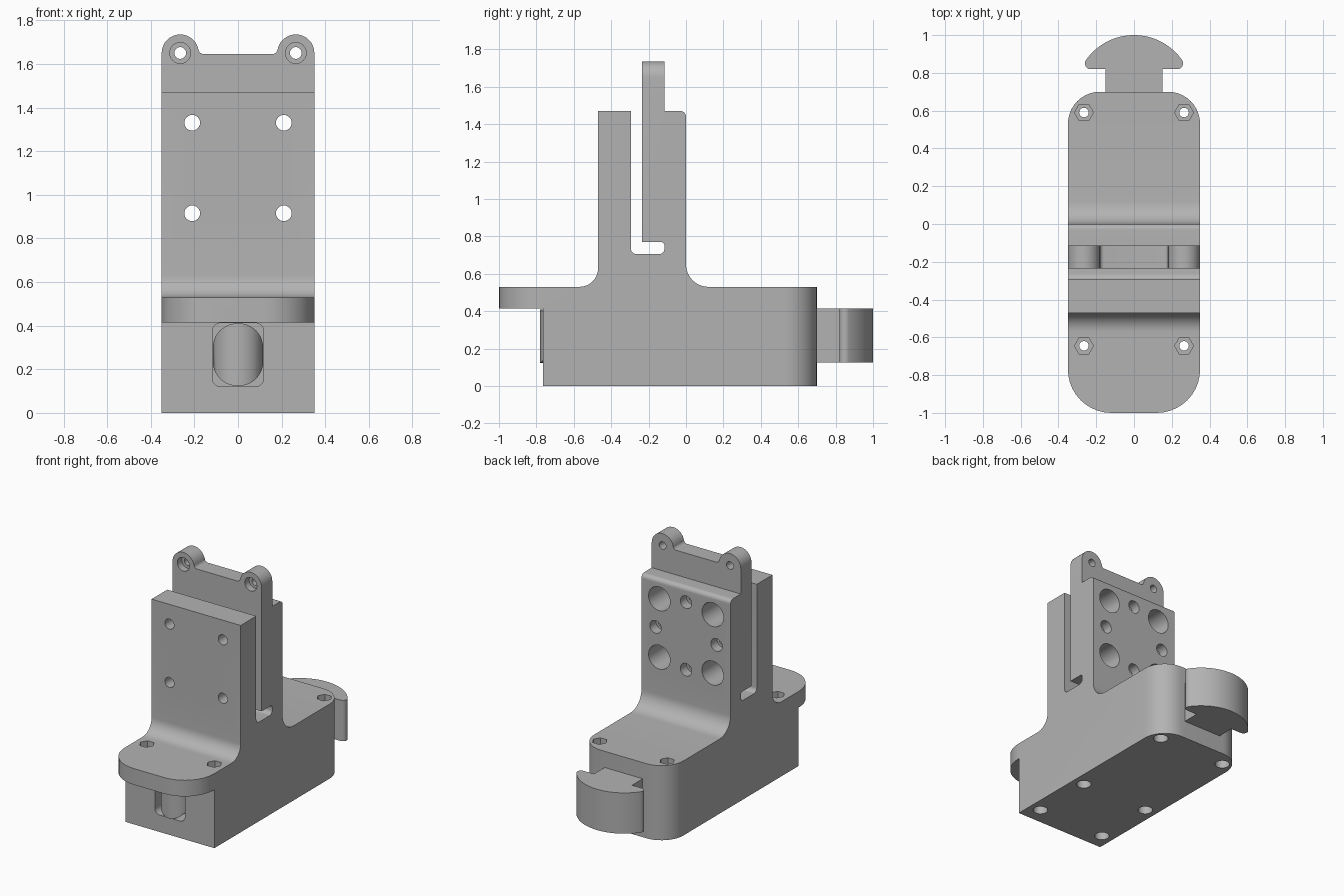
import bpy, bmesh, math
from mathutils import Vector

old = bpy.data.objects.get("Cube")
if old:
    bpy.data.objects.remove(old, do_unlink=True)

grey = bpy.data.materials.new("plain grey")
grey.use_nodes = True
colour = (0.45, 0.45, 0.45, 1)
grey.diffuse_color = colour
grey.node_tree.nodes["Principled BSDF"].inputs["Base Color"].default_value = colour


def arc(cx, cy, r, start, end, n=10):
    steps = [math.radians(start + (end - start) * i / n) for i in range(n + 1)]
    return [(cx + r * math.cos(a), cy + r * math.sin(a)) for a in steps]


def rounded(x, lo, hi, r):
    """Rounded rectangle, symmetric about zero in its first axis."""
    return (arc(x - r, lo + r, r, -90, 0) + arc(x - r, hi - r, r, 0, 90)
            + arc(r - x, hi - r, r, 90, 180) + arc(r - x, lo + r, r, 180, 270))


def add_prism(bm, outline, axis, lo, hi):
    """Extrude a 2D outline along the named axis; the outline uses the other two."""
    place = {"x": lambda u, v, w: (w, u, v),
             "y": lambda u, v, w: (u, w, v),
             "z": lambda u, v, w: (u, v, w)}[axis]
    clean = []
    for p in outline:
        if not clean or (Vector(p) - Vector(clean[-1])).length > 1e-5:
            clean.append(p)
    a = [bm.verts.new(place(u, v, lo)) for u, v in clean]
    b = [bm.verts.new(place(u, v, hi)) for u, v in clean]
    bm.faces.new(a)
    bm.faces.new(b[::-1])
    for i in range(len(a)):
        j = (i + 1) % len(a)
        bm.faces.new((a[i], b[i], b[j], a[j]))


def make(name, prisms):
    bm = bmesh.new()
    for p in prisms:
        add_prism(bm, *p)
    bmesh.ops.recalc_face_normals(bm, faces=bm.faces)
    mesh = bpy.data.meshes.new(name)
    bm.to_mesh(mesh)
    bm.free()
    mesh.materials.append(grey)
    obj = bpy.data.objects.new(name, mesh)
    bpy.context.collection.objects.link(obj)
    return obj


def combine(obj, operation, name, prisms):
    """Apply a boolean with a temporary tool solid."""
    tool = make(name, prisms)
    mod = obj.modifiers.new(name, "BOOLEAN")
    mod.operation, mod.object, mod.solver = operation, tool, "EXACT"
    bpy.context.view_layer.objects.active = obj
    bpy.ops.object.modifier_apply(modifier=mod.name)
    bpy.data.objects.remove(tool, do_unlink=True)


def finish(obj):
    bpy.ops.object.select_all(action="DESELECT")
    obj.select_set(True)
    bpy.context.view_layer.objects.active = obj
    bpy.ops.object.shade_smooth_by_angle(angle=math.radians(30))


# Carriage body: side profile with front lip, towers and belt slot
side = ([(-0.765, 0), (-0.765, 0.415), (-1, 0.415), (-1, 0.53)]
        + arc(-0.57, 0.63, 0.1, -90, 0) + [(-0.47, 1.47), (-0.295, 1.47)]
        + arc(-0.265, 0.735, 0.03, 180, 270) + arc(-0.145, 0.735, 0.03, 270, 360)
        + arc(-0.135, 0.75, 0.02, 0, 90) + [(-0.235, 0.77), (-0.235, 1.8), (-0.115, 1.8)]
        + [(-0.115, 1.47)] + arc(-0.03, 1.44, 0.03, 90, 0)
        + arc(0.12, 0.65, 0.12, 180, 270) + [(0.7, 0.53), (0.7, 0)])
body = make("carriage_body", [(side, "x", -0.4, 0.4)])

# Rounded plan corners
plan = (arc(0.12, -0.77, 0.23, -90, 0) + arc(0.18, 0.53, 0.17, 0, 90)
        + arc(-0.18, 0.53, 0.17, 90, 180) + arc(-0.12, -0.77, 0.23, 180, 270))
combine(body, "INTERSECT", "plan_shape", [(plan, "z", -0.1, 2)])

# Two round ears on the rear tower
gap = (arc(0.265, 1.65, 0.085, 0, 168, 20) + arc(0.158, 1.668, 0.023, 0, -90, 5))
top = gap + [(-x, z) for x, z in gap[::-1]]
outer = [(-0.5, 1.65), (-0.5, 1.9), (0.5, 1.9), (0.5, 1.65)]
combine(body, "DIFFERENCE", "ear_shape", [(top + outer, "y", -0.3, 0)])

# Holes, counterbores and nut pockets
wide, narrow = [], []


def hole(store, x, v, r, axis, lo, hi, n=24):
    store.append((arc(x, v, r, 0, 360 - 360 / n, n - 1), axis, lo, hi))


for s in (-1, 1):
    hole(narrow, s * 0.265, 1.65, 0.027, "y", -0.3, 0)
    hole(wide, s * 0.265, 1.65, 0.048, "y", -0.28, -0.185)
    for z in (0.915, 1.33):
        hole(narrow, s * 0.21, z, 0.036, "y", -0.6, -0.2)
        hole(wide, s * 0.21, z, 0.085, "y", -0.26, 0.1)
    for x, z in ((s * 0.24, 1.122), (0, 1.122 + s * 0.24)):
        hole(narrow, x, z, 0.026, "y", -0.26, 0.05)
        hole(wide, x, z, 0.045, "y", -0.07, 0.1)
    for y in (-0.645, 0.59):
        hole(narrow, s * 0.265, y, 0.025, "z", -0.1, 0.6)
        hole(wide, s * 0.265, y, 0.05, "z", 0.47, 0.7, 6)
    for y in (-0.645, -0.2, 0.59):
        hole(wide, s * 0.265, y, 0.048, "z", -0.2, 0.09)
# Front latch pocket
wide.append((rounded(0.118, 0.12, 0.412, 0.04), "y", -0.9, -0.58))
combine(body, "DIFFERENCE", "wide_cuts", wide)
combine(body, "DIFFERENCE", "narrow_cuts", narrow)
finish(body)

# Front latch end: rounded in plan and in elevation
nose = arc(0, -0.665, 0.115, 180, 360, 24) + [(0.115, -0.55), (-0.115, -0.55)]
latch = make("latch_end", [(nose, "z", 0.1, 0.45)])
combine(latch, "INTERSECT", "latch_section", [(rounded(0.115, 0.124, 0.41, 0.11), "y", -0.9, -0.5)])
finish(latch)

# Rear hook with a domed head on a straight neck
hook = ([(0.15, 0.6), (0.15, 0.82)] + arc(0.23, 0.85, 0.03, -90, 30, 6)
        + arc(0, 0.689, 0.311, 35, 145, 32) + arc(-0.23, 0.85, 0.03, 150, 270, 6)
        + [(-0.15, 0.82), (-0.15, 0.6)])
finish(make("rear_hook", [(hook, "z", 0.125, 0.415)]))
